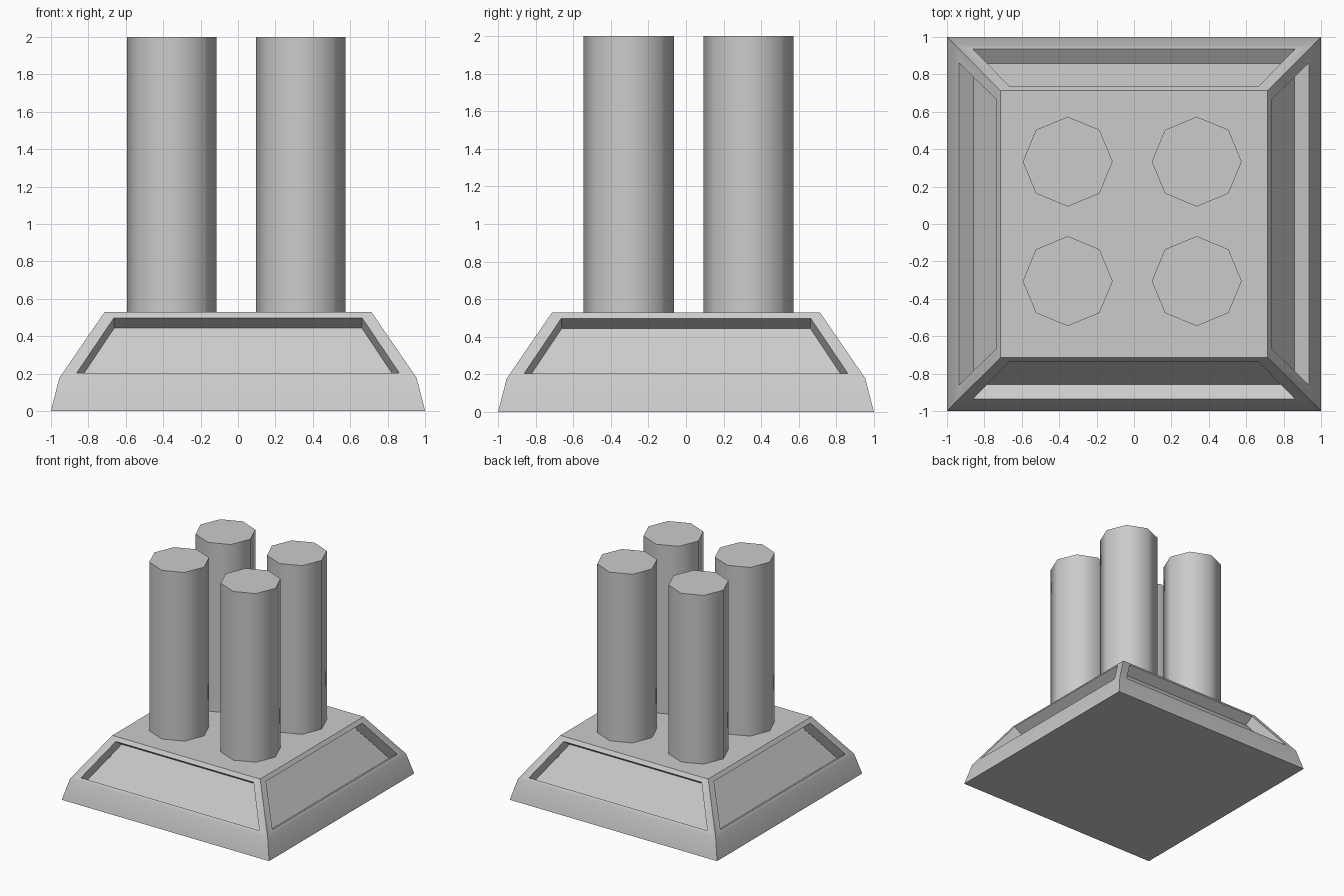
import bpy, bmesh, math
from mathutils import Vector, Matrix

if "Cube" in bpy.data.objects:
    bpy.data.objects.remove(bpy.data.objects["Cube"])


def finish(obj):
    bpy.ops.object.select_all(action='DESELECT')
    obj.select_set(True)
    bpy.context.view_layer.objects.active = obj
    bpy.ops.object.shade_smooth_by_angle(angle=math.radians(50))


# Plinth: (half width, height) of foot, bend and top rim
FOOT, BEND, TOP = (1.0, 0.0), (0.954, 0.178), (0.713, 0.529)
# Recessed panel opening: (half width, height) of bottom and top edges
LOW, HIGH, DEPTH = (0.861, 0.205), (0.664, 0.497), 0.095


def slope_y(z):
    t = (z - BEND[1]) / (TOP[1] - BEND[1])
    return -(BEND[0] + t * (TOP[0] - BEND[0]))


def quad(lo, hi):
    return [Vector(p) for p in ((-lo[0], slope_y(lo[1]), lo[1]), (lo[0], slope_y(lo[1]), lo[1]),
                                (hi[0], slope_y(hi[1]), hi[1]), (-hi[0], slope_y(hi[1]), hi[1]))]


outer, opening = quad(BEND, TOP), quad(LOW, HIGH)
normal = (outer[1] - outer[0]).cross(outer[2] - outer[1]).normalized()
floor = [p - normal * DEPTH - Vector((math.copysign(0.004, p.x), 0, 0)) for p in opening]
foot = [Vector((-FOOT[0], -FOOT[0], 0)), Vector((FOOT[0], -FOOT[0], 0))]

# One side: skirt, frame, recess walls and panel floor
side = [[foot[0], foot[1], outer[1], outer[0]], floor]
for a, b in ((outer, opening), (opening, floor)):
    for i in range(4):
        j = (i + 1) % 4
        side.append([a[i], a[j], b[j], b[i]])

# Repeat the side four times, then close top and bottom
bm = bmesh.new()
for k in range(4):
    rot = Matrix.Rotation(k * math.pi / 2, 3, 'Z')
    for pts in side:
        bm.faces.new([bm.verts.new(rot @ p) for p in pts])
bmesh.ops.remove_doubles(bm, verts=bm.verts, dist=0.0005)
bmesh.ops.holes_fill(bm, edges=[e for e in bm.edges if e.is_boundary], sides=4)
bmesh.ops.recalc_face_normals(bm, faces=bm.faces)
mesh = bpy.data.meshes.new("plinth")
bm.to_mesh(mesh)
bm.free()
plinth = bpy.data.objects.new("plinth", mesh)
bpy.context.collection.objects.link(plinth)
finish(plinth)

# Four octagonal columns
for yname, y in (("front", -0.305), ("back", 0.333)):
    for xname, x in (("left", -0.354), ("right", 0.335)):
        bpy.ops.mesh.primitive_cylinder_add(vertices=8, radius=0.24, depth=2.0 - TOP[1],
                                            location=(x, y, (2.0 + TOP[1]) / 2))
        column = bpy.context.object
        column.name = f"{yname}_{xname}_column"
        finish(column)
